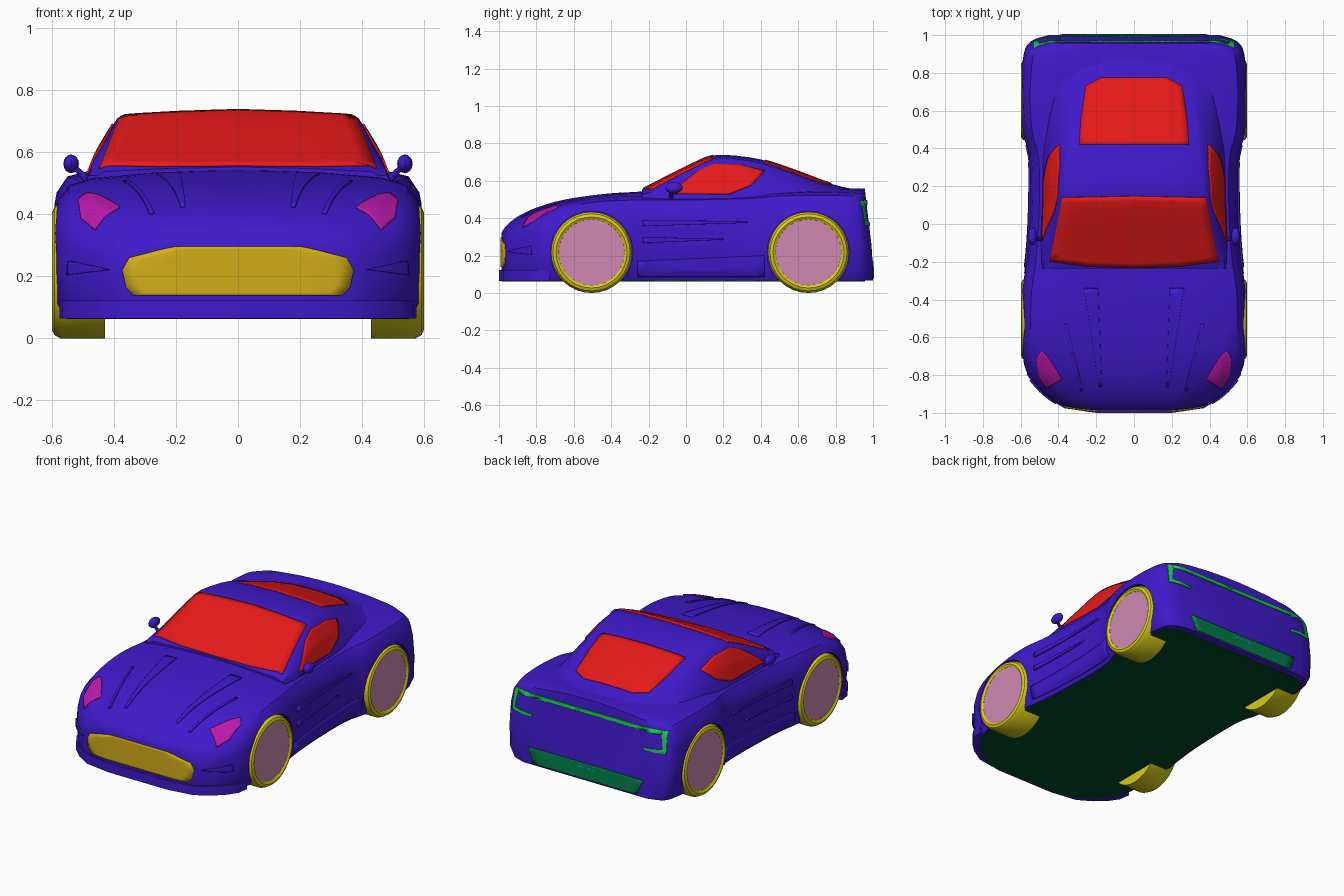
import bpy, bmesh, math
from mathutils import Vector, Matrix
from mathutils.bvhtree import BVHTree

if "Cube" in bpy.data.objects:
    bpy.data.objects.remove(bpy.data.objects["Cube"])


def material(name, *rgb):
    m = bpy.data.materials.new(name)
    m.diffuse_color = (*rgb, 1)
    m.use_nodes = True
    m.node_tree.nodes["Principled BSDF"].inputs["Base Color"].default_value = m.diffuse_color
    return m


PAINT = material("paint", .05, .01, .6)
GLASS = material("glass", .8, .01, .01)
RUBBER = material("tyre_yellow", .7, .6, .01)
RIM = material("rim_pink", .62, .25, .45)
MESH = material("grille_yellow", .65, .42, .01)
LAMP = material("lamp_magenta", .5, .01, .4)
TAIL = material("tail_green", .01, .6, .1)
FLOOR = material("floor_green", .0, .07, .02)
DIFF = material("diffuser_green", .0, .2, .06)
FIN = material("fin_orange", .7, .3, .01)
PIPE = material("pipe_cyan", .01, .4, .55)


def finish(name, bm, mat, angle=35, mirror=False):
    bmesh.ops.recalc_face_normals(bm, faces=bm.faces)
    me = bpy.data.meshes.new(name)
    bm.to_mesh(me)
    bm.free()
    ob = bpy.data.objects.new(name, me)
    bpy.context.collection.objects.link(ob)
    me.materials.append(mat)
    if mirror:
        ob.modifiers.new("mirror", 'MIRROR')
    smooth(ob, angle)
    return ob


def smooth(ob, angle):
    bpy.ops.object.select_all(action='DESELECT')
    ob.select_set(True)
    bpy.context.view_layer.objects.active = ob
    bpy.ops.object.shade_smooth_by_angle(angle=math.radians(angle))


def dense(rows, n=3):
    """Catmull-Rom interpolation between stations."""
    out = []
    for i in range(len(rows) - 1):
        p = [rows[max(i - 1, 0)], rows[i], rows[i + 1], rows[min(i + 2, len(rows) - 1)]]
        for k in range(n):
            t = k / n
            out.append([b + .5 * t * (c - a + t * (2*a - 5*b + 4*c - d + t * (3*(b - c) + d - a)))
                        for a, b, c, d in zip(*p)])
    return out + [list(rows[-1])]


def loft(name, rows, section, mat):
    bm = bmesh.new()
    rings = []
    for r in dense(rows):
        half = section(*r)
        ring = half + [(-x, y, z) for x, y, z in half[-2:0:-1]]
        rings.append([bm.verts.new(p) for p in ring])
    for a, b in zip(rings, rings[1:]):
        for i in range(len(a)):
            j = (i + 1) % len(a)
            bm.faces.new((a[i], a[j], b[j], b[i]))
    bm.faces.new(rings[0])
    bm.faces.new(rings[-1])
    return finish(name, bm, mat)


def prism(name, half, z0, z1, mat):
    bm = bmesh.new()
    pts = half + [(-x, y) for x, y in reversed(half)]
    f = bm.faces.new([bm.verts.new((x, y, z0)) for x, y in pts])
    ext = bmesh.ops.extrude_face_region(bm, geom=[f])["geom"]
    bmesh.ops.translate(bm, verts=[v for v in ext if isinstance(v, bmesh.types.BMVert)], vec=(0, 0, z1 - z0))
    return finish(name, bm, mat)


def tree(ob):
    me = ob.data
    return BVHTree.FromPolygons([v.co for v in me.vertices], [tuple(p.vertices) for p in me.polygons])


def panel(name, pts, axis, side, target, mat, mirror=False, thick=.008):
    """Drape a flat outline over a target surface, looking along one axis."""
    k = "xyz".index(axis)
    d = Vector([-side if i == k else 0 for i in range(3)])
    outline = []
    for i, p in enumerate(pts):
        a, b = Vector(p), Vector(pts[(i + 1) % len(pts)])
        n = max(1, math.ceil((b - a).length / .04))
        outline += [a.lerp(b, j / n) for j in range(n)]
    mid = sum(outline, Vector((0, 0))) / len(outline)

    def drape(p):
        o = list(p)
        o.insert(k, side * 2)
        hit, nor, _, _ = target.ray_cast(Vector(o), d)
        if hit is None:
            o[k] = side * .5
            hit, nor, _, _ = target.find_nearest(Vector(o))
        return hit + nor * (-.002 if nor.dot(d) > 0 else .002)

    bm = bmesh.new()
    hub = bm.verts.new(drape(mid))
    prev = None
    for s in range(1, 9):
        ring = [bm.verts.new(drape(mid.lerp(p, s / 8))) for p in outline]
        for i in range(len(ring)):
            j = (i + 1) % len(ring)
            bm.faces.new((prev[i], prev[j], ring[j], ring[i]) if prev else (hub, ring[j], ring[i]))
        prev = ring
    ob = finish(name, bm, mat)
    m = ob.modifiers.new("thickness", 'SOLIDIFY')
    m.thickness, m.offset = thick, 0
    if mirror:
        ob.modifiers.new("mirror", 'MIRROR')
    return ob


def lathe(name, profile, centre, mat, steps=32, axis='X', mirror=True):
    """Spin (radius, offset) points round a sideways or lengthways axle."""
    bm = bmesh.new()
    rings = []
    for s in range(steps):
        a = math.tau * s / steps
        c, n = math.cos(a), math.sin(a)
        rings.append([bm.verts.new(Vector(centre) + Vector((o, r*c, r*n) if axis == 'X' else (r*c, o, r*n)))
                      for r, o in profile])
    for i, a in enumerate(rings):
        b = rings[(i + 1) % steps]
        for j in range(len(a) - 1):
            bm.faces.new((a[j], a[j+1], b[j+1], b[j]))
    bmesh.ops.remove_doubles(bm, verts=bm.verts, dist=1e-5)
    return finish(name, bm, mat, mirror=mirror)


# Lower body: y, half width, shoulder height, centre height
STATIONS = [(-.987, .25, .295, .32), (-.965, .37, .31, .355), (-.92, .45, .33, .395), (-.86, .515, .36, .43),
            (-.78, .57, .405, .462), (-.66, .595, .455, .495), (-.5, .597, .487, .52), (-.35, .592, .498, .535),
            (-.2, .57, .50, .543), (0, .555, .50, .535), (.25, .55, .505, .535), (.38, .56, .51, .54),
            (.48, .588, .52, .545), (.65, .6, .525, .555), (.8, .595, .525, .56), (.89, .583, .52, .56),
            (.935, .55, .512, .56), (.957, .46, .515, .558)]


def body_section(y, w, zs, zt):
    zb, h = .068, zs - .068
    tail = max(0, (y - .85) / .107) * .043
    pts = [(0, zb), (w - .035, zb), (w - .008, zb + .12*h), (w, zb + .42*h), (w - .002, zb + .72*h),
           (w - .015, zb + .88*h), (w - .05, zs - .003), (w * .8, zs + .45*(zt - zs)),
           (w * .5, zs + .8*(zt - zs)), (w * .22, zt - .002), (0, zt)]
    return [(x, y + tail * min(1, max(0, (.54 - z) / .35)), z) for x, z in pts]


body = loft("body", STATIONS, body_section, PAINT)
body_tree = tree(body)

# Cabin: y, base half width, roof edge half width, edge height, centre height
CABIN = [(-.235, .485, .45, .532, .553), (-.1, .488, .43, .60, .622), (.03, .485, .408, .665, .687),
         (.13, .48, .388, .71, .73), (.22, .48, .382, .716, .738), (.4, .475, .365, .69, .714),
         (.6, .455, .34, .622, .648), (.77, .43, .32, .56, .585), (.92, .40, .30, .52, .55)]


def cabin_section(y, bx, rx, ze, zt):
    return [(x, y, z) for x, z in [(0, .46), (bx + .015, .46), (bx, .52), ((bx + rx)/2 + .012, (.52 + ze)/2),
            (rx + .005, ze - .008), (rx - .02, ze + .006), (rx * .5, zt - .005), (0, zt)]]


cabin = loft("cabin", CABIN, cabin_section, PAINT)
cabin_tree = tree(cabin)

# Wheel wells cut from the body, then tyres and rims
for place, y in (("front", -.505), ("rear", .655)):
    for s in (-1, 1):
        bm = bmesh.new()
        bmesh.ops.create_cone(bm, cap_ends=True, segments=32, radius1=.221, radius2=.221, depth=.4,
                              matrix=Matrix.Translation((s * .61, y, .217)) @ Matrix.Rotation(math.pi/2, 4, 'Y'))
        cutter = finish("wheel_well_cutter", bm, PAINT)
        cutter.hide_render = True
        m = body.modifiers.new("well", 'BOOLEAN')
        m.operation, m.object = 'DIFFERENCE', cutter
        bpy.context.view_layer.objects.active = body
        bpy.ops.object.modifier_apply(modifier=m.name)
        bpy.data.objects.remove(cutter)
    lathe(place + "_tyres", [(.17, .57), (.176, .59), (.19, .599), (.206, .592), (.217, .572), (.217, .428), (0, .428)],
          (0, y, .217), RUBBER)
    lathe(place + "_rims", [(0, .589), (.176, .589), (.176, .56)], (0, y, .217), RIM)
smooth(body, 35)

# Floor and front splitter follow the plan outline
prism("floor", [(w - .045, y) for y, w, *_ in STATIONS], .062, .075, FLOOR)
prism("splitter", [(.2, -1), (.37, -.975), (.46, -.92), (.525, -.86), (.565, -.8), (.575, -.73)], .065, .122, PAINT)

# Glass
panel("windscreen", [(-.445, -.195), (-.25, -.222), (0, -.23), (.25, -.222), (.445, -.195),
                     (.378, .14), (0, .148), (-.378, .14)], 'z', 1, cabin_tree, GLASS)
panel("rear_window", [(-.29, .42), (.29, .42), (.28, .56), (.255, .73), (.17, .775), (-.17, .775),
                      (-.255, .73), (-.28, .56)], 'z', 1, cabin_tree, GLASS)
panel("side_windows", [(-.09, .53), (.23, .527), (.35, .575), (.42, .65), (.30, .683), (.15, .69), (.07, .655)],
      'x', 1, cabin_tree, GLASS, True)

# Nose details
panel("grille", [(-.2, .297), (.2, .297), (.26, .283), (.35, .26), (.372, .22), (.36, .165), (.335, .138),
                 (-.335, .138), (-.36, .165), (-.372, .22), (-.35, .26), (-.26, .283)], 'y', -1, body_tree, MESH)
panel("headlights", [(.38, -.82), (.46, -.87), (.505, -.81), (.515, -.71), (.49, -.67), (.45, -.71)],
      'z', 1, body_tree, LAMP, True)
panel("bumper_vents", [(.41, .222), (.54, .25), (.545, .205)], 'y', -1, body_tree, PAINT, True, .016)
panel("hood_ridges", [(.17, -.86), (.185, -.86), (.265, -.34), (.19, -.34)], 'z', 1, body_tree, PAINT, True)
panel("hood_outer_creases", [(.27, -.88), (.285, -.88), (.37, -.53), (.355, -.53)], 'z', 1, body_tree, PAINT, True)

# Side gills and sill
for i, (z, y1) in enumerate(((.375, .33), (.285, .2))):
    panel(f"side_gills_{i}", [(-.23, z + .012), (y1, z + .008), (y1, z), (-.23, z - .018)],
          'x', 1, body_tree, PAINT, True, .016)
panel("side_sills", [(-.26, .17), (.42, .2), (.42, .09), (-.26, .09)], 'x', 1, body_tree, PAINT, True, .012)

# Tail lamps: bar across the tail with a hook at each end
panel("tail_bar", [(-.5, .495), (.5, .495), (.5, .472), (-.5, .472)], 'y', 1, body_tree, TAIL)
panel("tail_uprights", [(.495, .495), (.53, .49), (.535, .37), (.515, .37)], 'y', 1, body_tree, TAIL, True)
panel("tail_hooks", [(.39, .372), (.535, .385), (.535, .362), (.39, .358)], 'y', 1, body_tree, TAIL, True)

# Diffuser, fins and exhaust
panel("diffuser", [(-.4, .172), (.4, .172), (.36, .078), (-.36, .078)], 'y', 1, body_tree, DIFF)
bm = bmesh.new()
for x in (.1, .2, .3):
    bmesh.ops.create_cube(bm, size=1, matrix=Matrix.Translation((x, .972, .122)) @ Matrix.Diagonal((.012, .05, .09, 1)))
finish("diffuser_fins", bm, FIN, mirror=True)
lathe("exhaust_pipes", [(0, .975), (.018, .975), (.024, 1.0), (.03, 1.0), (.03, .94)], (.034, 0, .122), PIPE, 16, 'Y')

# Door mirrors on thin stalks
bm = bmesh.new()
bmesh.ops.create_uvsphere(bm, u_segments=12, v_segments=8, radius=1,
                          matrix=Matrix.Translation((.538, -.065, .563)) @ Matrix.Diagonal((.025, .048, .03, 1)))
bmesh.ops.create_cone(bm, cap_ends=True, segments=8, radius1=.012, radius2=.008, depth=.06,
                      matrix=Matrix.Translation((.51, -.08, .535)) @ Matrix.Rotation(math.radians(45), 4, 'Y'))
finish("door_mirrors", bm, PAINT, mirror=True)
